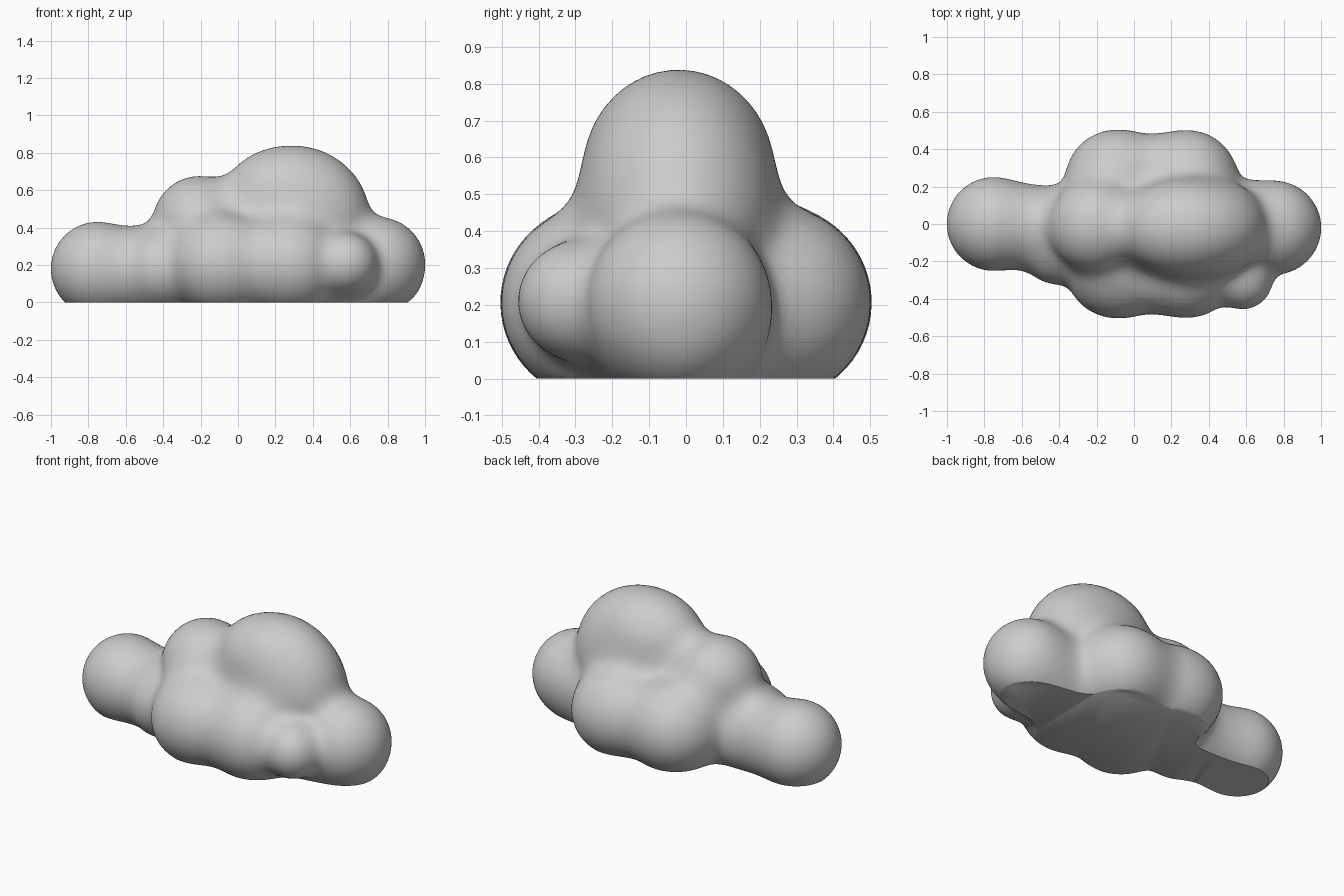
import bpy, bmesh, math

if "Cube" in bpy.data.objects:
    bpy.data.objects.remove(bpy.data.objects["Cube"])

# Blobs of the cloud: centre, radii, blend width
BLOBS = [
    ((0.12, -0.01, 0.12), (0.80, 0.22, 0.22), 0.10),    # low core
    ((0.10, -0.01, 0.25), (0.60, 0.22, 0.22), 0.06),    # upper core
    ((-0.205, -0.01, 0.425), (0.25, 0.25, 0.25), 0.12),  # middle puff
    ((0.46, -0.02, 0.40), (0.25, 0.24, 0.25), 0.10),    # shoulder under the top puff
    ((0.55, -0.02, 0.15), (0.24, 0.24, 0.24), 0.08),    # base filler
]
for s in (-1, 1):                                       # side puffs, mirrored
    BLOBS += [
        ((0.09, s * 0.235, 0.21), (0.36, 0.225, 0.225), 0.10),
        ((-0.11, s * 0.24, 0.205), (0.25, 0.255, 0.255), 0.13),
        ((0.30, s * 0.24, 0.205), (0.25, 0.255, 0.255), 0.12),
    ]
BLOBS += [
    ((-0.50, -0.01, 0.175), (0.20, 0.20, 0.215), 0.13),  # neck
    ((-0.41, -0.12, 0.18), (0.20, 0.20, 0.20), 0.08),   # front left puff
    ((-0.75, 0.00, 0.18), (0.25, 0.25, 0.25), 0.12),    # left ball
    ((0.285, -0.02, 0.56), (0.365, 0.26, 0.278), 0.13),  # top puff
    ((0.75, -0.02, 0.205), (0.25, 0.25, 0.25), 0.10),   # right ball
    ((0.58, -0.295, 0.21), (0.16, 0.16, 0.16), 0.08),   # small front knob
]
AY, AZ = -0.01, 0.20


def field(x, y, z):
    """Smoothly blended distance to all blobs."""
    d = 9.0
    for (cx, cy, cz), (rx, ry, rz), k in BLOBS:
        px, py, pz = x - cx, y - cy, z - cz
        ax, ay, az = px / rx, py / ry, pz / rz
        k0 = math.sqrt(ax * ax + ay * ay + az * az)
        if rx == ry == rz:
            e = (k0 - 1) * rx
        else:
            k1 = math.sqrt((ax / rx) ** 2 + (ay / ry) ** 2 + (az / rz) ** 2)
            e = k0 * (k0 - 1) / max(k1, 1e-6)
        h = max(k - abs(d - e), 0.0)
        d = min(d, e) - h * h / (4 * k)
    return d


def edge(f, lo, hi):
    """Distance at which f turns from inside to outside."""
    for _ in range(14):
        mid = (lo + hi) / 2
        if f(mid) < 0:
            lo = mid
        else:
            hi = mid
    return lo


# Skin the cloud with rings around its long axis
RINGS, SIDES = 180, 120
x0 = -edge(lambda t: field(-t, AY, AZ), 0.75, 1.2)
x1 = edge(lambda t: field(t, AY, AZ), 0.75, 1.2)
bm = bmesh.new()
rings = []
for i in range(1, RINGS):
    # denser rings at the round ends
    x = x0 + (x1 - x0) * (0.5 - 0.5 * math.cos(math.pi * i / RINGS))
    ring = []
    for j in range(SIDES):
        a = 2 * math.pi * j / SIDES
        c, s = math.cos(a), math.sin(a)
        r = edge(lambda q: field(x, AY + q * c, AZ + q * s), 0.0, 0.85)
        ring.append(bm.verts.new((x, AY + r * c, AZ + r * s)))
    rings.append(ring)
for a, b in zip(rings, rings[1:]):
    for j in range(SIDES):
        n = (j + 1) % SIDES
        bm.faces.new((a[j], a[n], b[n], b[j]))
for ring, x in ((rings[0], x0), (rings[-1], x1)):
    tip = bm.verts.new((x, AY, AZ))
    for j in range(SIDES):
        bm.faces.new((tip, ring[j], ring[(j + 1) % SIDES]))

# Flat base
bmesh.ops.bisect_plane(bm, geom=bm.verts[:] + bm.edges[:] + bm.faces[:], dist=1e-5,
                       plane_co=(0, 0, 0), plane_no=(0, 0, 1), clear_inner=True)
bmesh.ops.edgeloop_fill(bm, edges=[e for e in bm.edges if e.is_boundary])
bmesh.ops.recalc_face_normals(bm, faces=bm.faces[:])

mesh = bpy.data.meshes.new("cloud")
bm.to_mesh(mesh)
bm.free()
cloud = bpy.data.objects.new("cloud", mesh)
bpy.context.collection.objects.link(cloud)
grey = bpy.data.materials.new("light grey")
grey.diffuse_color = (0.6, 0.6, 0.6, 1)
grey.use_nodes = True
grey.node_tree.nodes["Principled BSDF"].inputs["Base Color"].default_value = grey.diffuse_color
mesh.materials.append(grey)
bpy.context.view_layer.objects.active = cloud
cloud.select_set(True)
bpy.ops.object.shade_smooth_by_angle(angle=math.radians(40))
